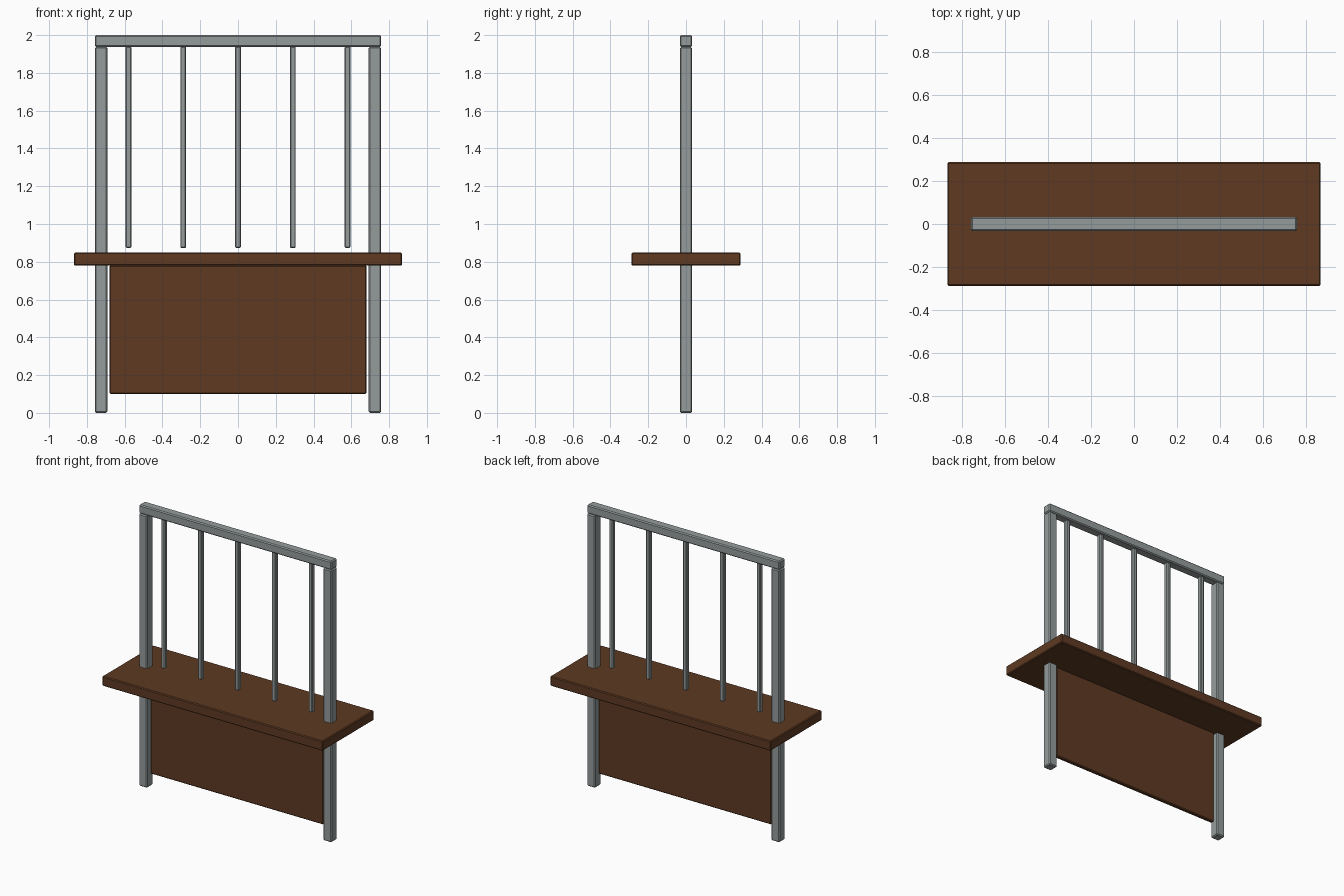
import bpy

cube = bpy.data.objects.get("Cube")
if cube:
    bpy.data.objects.remove(cube, do_unlink=True)


def make_material(name, rgb):
    mat = bpy.data.materials.new(name)
    mat.use_nodes = True
    color = (*rgb, 1.0)
    mat.diffuse_color = color
    mat.node_tree.nodes["Principled BSDF"].inputs["Base Color"].default_value = color
    return mat


metal = make_material("grey metal", (0.30, 0.33, 0.33))
wood = make_material("brown wood", (0.112, 0.042, 0.016))


def box(name, center, size, mat, chamfer):
    """Chamfered box with flat faces."""
    bpy.ops.mesh.primitive_cube_add(size=1, location=center)
    obj = bpy.context.object
    obj.name = name
    obj.scale = size
    bpy.ops.object.transform_apply(location=False, rotation=False, scale=True)
    obj.data.materials.append(mat)
    bevel = obj.modifiers.new("chamfer", "BEVEL")
    bevel.width = chamfer
    bevel.segments = 1
    return obj


# Side posts
for side, x in (("left", 0.725), ("right", -0.725)):
    box(side + "_post", (x, 0, 0.969), (0.066, 0.066, 1.937), metal, 0.007)

# Rail across the top
box("top_rail", (0, 0, 1.969), (1.515, 0.066, 0.062), metal, 0.007)

# Row of thin upright bars, stopping just above the counter
for i in range(5):
    box(f"bar_{i + 1}", ((i - 2) * 0.29, 0, 1.407), (0.031, 0.031, 1.066), metal, 0.005)

# Counter board and the panel below it
box("counter", (0, 0, 0.814), (1.736, 0.576, 0.07), wood, 0.006)
box("lower_panel", (0, 0, 0.441), (1.36, 0.028, 0.682), wood, 0.006)
